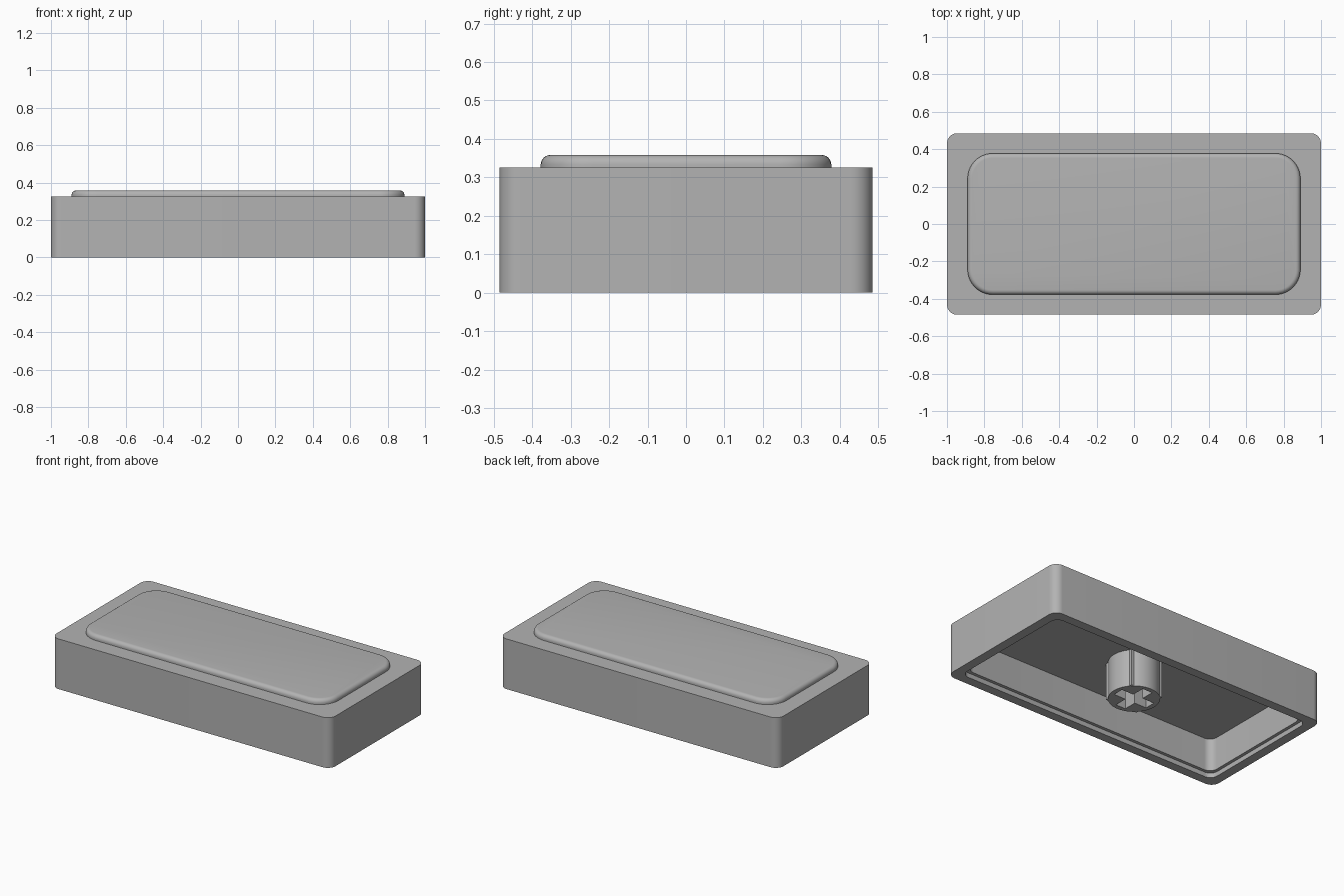
import bpy, bmesh, math

default = bpy.data.objects.get("Cube")
if default:
    bpy.data.objects.remove(default, do_unlink=True)

# One matte grey plastic
grey = bpy.data.materials.new("grey_plastic")
grey.use_nodes = True
colour = (0.45, 0.45, 0.45, 1)
grey.diffuse_color = colour
grey.node_tree.nodes["Principled BSDF"].inputs["Base Color"].default_value = colour


def finish(name, bm):
    bmesh.ops.recalc_face_normals(bm, faces=bm.faces)
    mesh = bpy.data.meshes.new(name)
    bm.to_mesh(mesh)
    bm.free()
    mesh.materials.append(grey)
    obj = bpy.data.objects.new(name, mesh)
    bpy.context.collection.objects.link(obj)
    return obj


def activate(obj):
    bpy.ops.object.select_all(action="DESELECT")
    obj.select_set(True)
    bpy.context.view_layer.objects.active = obj


def smooth(obj):
    activate(obj)
    bpy.ops.object.shade_smooth_by_angle(angle=math.radians(32))


def ring(bm, hx, hy, r, z, steps=10):
    """Rounded rectangle of half sizes hx, hy and corner radius r."""
    verts = []
    for q, (sx, sy) in enumerate(((1, 1), (-1, 1), (-1, -1), (1, -1))):
        for i in range(steps + 1):
            a = (q + i / steps) * math.pi / 2
            verts.append(bm.verts.new((sx * (hx - r) + r * math.cos(a),
                                       sy * (hy - r) + r * math.sin(a), z)))
    return verts


def loft(name, rows):
    """Skin a stack of rounded rectangles and cap both ends."""
    bm = bmesh.new()
    rings = [ring(bm, *row) for row in rows]
    for a, b in zip(rings, rings[1:]):
        n = len(a)
        for i in range(n):
            j = (i + 1) % n
            bm.faces.new((a[i], a[j], b[j], b[i]))
    bm.faces.new(rings[0])
    bm.faces.new(rings[-1])
    return finish(name, bm)


def box(name, sx, sy, z0, z1):
    bm = bmesh.new()
    bmesh.ops.create_cube(bm, size=1)
    for v in bm.verts:
        v.co = (v.co.x * sx, v.co.y * sy, z0 + (v.co.z + 0.5) * (z1 - z0))
    return finish(name, bm)


# Hollow shell: from cavity ceiling, down past the stepped lip, up to the top
W, D, H = 1.0, 0.485, 0.325


def inset(t, r, z):
    return (W - t, D - t, r, z)


shell = loft("shell", [
    inset(0.08, 0.05, 0.24), inset(0.08, 0.05, 0.03),
    inset(0.06, 0.05, 0.03), inset(0.06, 0.05, 0),
    inset(0, 0.055, 0), inset(0, 0.055, H),
])
smooth(shell)

# Raised top pad with a rounded upper edge
PX, PY, PR, TOP, F = 0.89, 0.378, 0.135, 0.358, 0.025
rows = [(PX, PY, PR, H - 0.005)]
for i in range(7):
    a = i / 6 * math.pi / 2
    t = F * (1 - math.cos(a))
    rows.append((PX - t, PY - t, PR - t, TOP - F + F * math.sin(a)))
pad = loft("top_pad", rows)
smooth(pad)

# Round stem with square corners and a cross-shaped socket
bm = bmesh.new()
bmesh.ops.create_cone(bm, cap_ends=True, segments=48, radius1=0.15,
                      radius2=0.15, depth=0.25)
bmesh.ops.translate(bm, verts=bm.verts, vec=(0, 0, 0.125))
stem = finish("stem", bm)
parts = [
    ("UNION", box("stem_corners", 0.23, 0.23, 0.001, 0.249)),
    ("DIFFERENCE", box("slot_across", 0.24, 0.07, -0.05, 0.2)),
    ("DIFFERENCE", box("slot_along", 0.07, 0.24, -0.05, 0.201)),
]
activate(stem)
for operation, tool in parts:
    mod = stem.modifiers.new(operation.title(), "BOOLEAN")
    mod.operation, mod.object, mod.solver = operation, tool, "EXACT"
    bpy.ops.object.modifier_apply(modifier=mod.name)
    bpy.data.objects.remove(tool, do_unlink=True)
smooth(stem)
